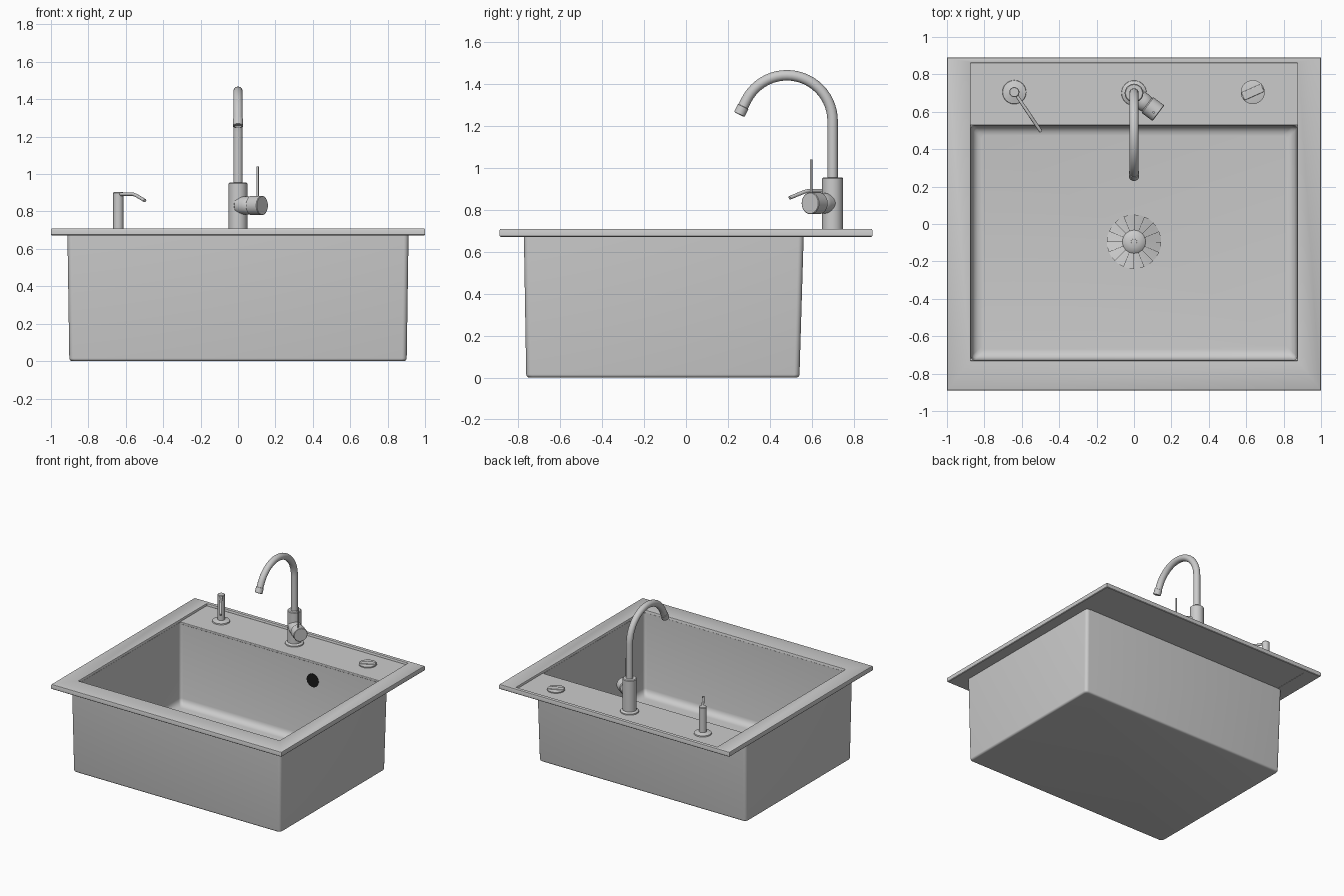
import bpy, bmesh, math
from mathutils import Vector

if "Cube" in bpy.data.objects:
    bpy.data.objects.remove(bpy.data.objects["Cube"])

def finish(name, bm, bevel=0, angle=35):
    bmesh.ops.recalc_face_normals(bm, faces=bm.faces)
    me = bpy.data.meshes.new(name)
    bm.to_mesh(me)
    bm.free()
    ob = bpy.data.objects.new(name, me)
    bpy.context.collection.objects.link(ob)
    if bevel:
        m = ob.modifiers.new("bevel", 'BEVEL')
        m.width, m.segments, m.limit_method = bevel, 3, 'ANGLE'
    bpy.ops.object.select_all(action='DESELECT')
    ob.select_set(True)
    bpy.context.view_layer.objects.active = ob
    bpy.ops.object.shade_smooth_by_angle(angle=math.radians(angle))
    return ob

def bridge(bm, rings, closed=False):
    n = len(rings[0])
    pairs = list(zip(rings, rings[1:])) + ([(rings[-1], rings[0])] if closed else [])
    for a, b in pairs:
        for i in range(n):
            j = (i + 1) % n
            bm.faces.new((a[i], a[j], b[j], b[i]))
    if not closed:
        bm.faces.new(rings[0])
        bm.faces.new(rings[-1])

def rounded_ring(bm, hx, y0, y1, z, r, seg=5):
    ring = []
    for cx, cy, a0 in ((hx - r, y1 - r, 0), (r - hx, y1 - r, 90), (r - hx, y0 + r, 180), (hx - r, y0 + r, 270)):
        for k in range(seg + 1):
            a = math.radians(a0 + 90 * k / seg)
            ring.append(bm.verts.new((cx + r * math.cos(a), cy + r * math.sin(a), z)))
    return ring

def rect_ring(bm, hx, y0, y1, z):
    return [bm.verts.new(p) for p in ((hx, y1, z), (-hx, y1, z), (-hx, y0, z), (hx, y0, z))]

def lathe(name, profile, loc, axis=(0, 0, 1), n=32):
    bm = bmesh.new()
    rings = [[bm.verts.new((r * math.cos(2 * math.pi * i / n), r * math.sin(2 * math.pi * i / n), z))
              for i in range(n)] for r, z in profile]
    bridge(bm, rings)
    ob = finish(name, bm)
    ob.location = loc
    ob.rotation_euler = Vector(axis).to_track_quat('Z', 'Y').to_euler()
    return ob

def box(name, size, loc, bevel=0, rot=0):
    bm = bmesh.new()
    bmesh.ops.create_cube(bm, size=1)
    bmesh.ops.scale(bm, vec=size, verts=bm.verts)
    ob = finish(name, bm, bevel)
    ob.location = loc
    ob.rotation_euler.z = rot
    return ob

def tube(name, pts, r):
    cu = bpy.data.curves.new(name, 'CURVE')
    cu.dimensions = '3D'
    cu.bevel_depth, cu.bevel_resolution, cu.use_fill_caps = r, 6, True
    sp = cu.splines.new('POLY')
    sp.points.add(len(pts) - 1)
    for p, co in zip(sp.points, pts):
        p.co = (*co, 1)
    sp.use_smooth = True
    ob = bpy.data.objects.new(name, cu)
    bpy.context.collection.objects.link(ob)
    return ob

# rim frame around the opening, with softened top edges
bm = bmesh.new()
bridge(bm, [rect_ring(bm, 1 - d, -.89 + d, .89 - d, z) for d, z in
            ((.004, .672), (0, .676), (0, .704), (.002, .708), (.006, .71))] +
       [rect_ring(bm, .873 + d, -.73 - d, .86 + d, z) for d, z in
        ((.006, .71), (.002, .708), (0, .704), (0, .672))], closed=True)
finish("rim", bm)

# recessed tap ledge
LEDGE = .692
box("tap_ledge", (1.76, .335, .018), (0, .695, LEDGE - .009), .005)

# bowl: outer shell, top edge, inner walls and floor
bm = bmesh.new()
prof = []
for k in range(5):                                   # outer bottom fillet
    a = math.pi / 2 * k / 4
    d = .015 * (1 - math.sin(a))
    prof.append((.902 - d, -.763 + d, .542 - d, .015 * (1 - math.cos(a)), .025))
prof += [(.912, -.774, .562, .678, .025), (.871, -.728, .53, .69, .02)]
FLOOR, R = .05, .05
for k in range(5):                                   # inner bottom fillet
    a = math.pi / 2 * k / 4
    d = R * (1 - math.cos(a))
    prof.append((.866 - d, -.723 + d, .524 - d, FLOOR + R * (1 - math.sin(a)), .02))
bridge(bm, [rounded_ring(bm, *p) for p in prof])
finish("bowl", bm)

# drain: fan of tilted petals with a domed plug
bm = bmesh.new()
N = 16
for i in range(N):
    top, low = [], []
    for k in range(4):
        a = 2 * math.pi * (i + k / 3) / N
        for r in (.05, .145):
            z = FLOOR + .003 + .009 * k / 3
            c = (r * math.cos(a), r * math.sin(a) - .095)
            top.append(bm.verts.new((*c, z)))
            low.append(bm.verts.new((*c, FLOOR - .004)))
    for k in range(0, 6, 2):
        bm.faces.new((top[k], top[k + 1], top[k + 3], top[k + 2]))
        bm.faces.new((top[k + 1], low[k + 1], low[k + 3], top[k + 3]))
    for k in (0, 6):
        bm.faces.new((top[k], low[k], low[k + 1], top[k + 1]))
finish("drain_petals", bm)
lathe("drain_plug", [(.062, 0), (.062, .012), (.05, .022), (.03, .028), (.016, .03), (.015, .036), (.004, .037)],
      (0, -.095, FLOOR))

# overflow hole in the back wall
hole = lathe("overflow_hole", [(.052, 0), (.052, .01)], (.28, .526, .54), (0, 1, 0))
mat = bpy.data.materials.new("dark_hole")
mat.diffuse_color = (.01, .01, .01, 1)
mat.use_nodes = True
mat.node_tree.nodes["Principled BSDF"].inputs["Base Color"].default_value = mat.diffuse_color
hole.data.materials.append(mat)

# tap body, gooseneck and nozzle
lathe("tap_body", [(.068, -.005), (.066, .008), (.05, .017), (.05, .258), (.045, .263), (.027, .263)], (0, .70, LEDGE))
pts = [(0, .70, .94), (0, .70, 1.1)]
END = math.radians(154)
for k in range(25):
    a = END * k / 24
    pts.append((0, .482 + .218 * math.cos(a), 1.225 + .218 * math.sin(a)))
down = Vector((0, -math.sin(END), math.cos(END)))
start = Vector(pts[-1])
pts.append(tuple(start + down * .05))
tube("tap_neck", pts, .025)
lathe("tap_nozzle", [(.022, 0), (.028, .003), (.028, .042), (.02, .045), (.018, .035)], start + down * .028, down)

# tap mixer handle
ax = (.8, -.6, 0)
lathe("handle_joint", [(.03, -.01), (.047, .01), (.049, .06), (.046, .085), (.036, .1)], (0, .69, .832), ax)
lathe("handle_cap", [(.04, .082), (.052, .092), (.052, .160), (.049, .163)], (0, .69, .832), ax)
tube("handle_lever", [(.105, .597, .86), (.105, .597, 1.04)], .006)

# soap dispenser
lathe("soap_pump", [(.065, -.004), (.062, .008), (.027, .017), (.027, .208), (.024, .212)], (-.64, .705, LEDGE))
tube("soap_spout", [(-.635, .698, .892), (-.56, .587, .892), (-.545, .564, .886), (-.498, .495, .858)], .009)

# waste control knob
lathe("control_knob", [(.05, -.002), (.064, .002), (.064, .010), (.058, .012)], (.635, .705, LEDGE))
box("knob_grip", (.115, .045, .014), (.635, .705, LEDGE + .010), .005, math.radians(24))
